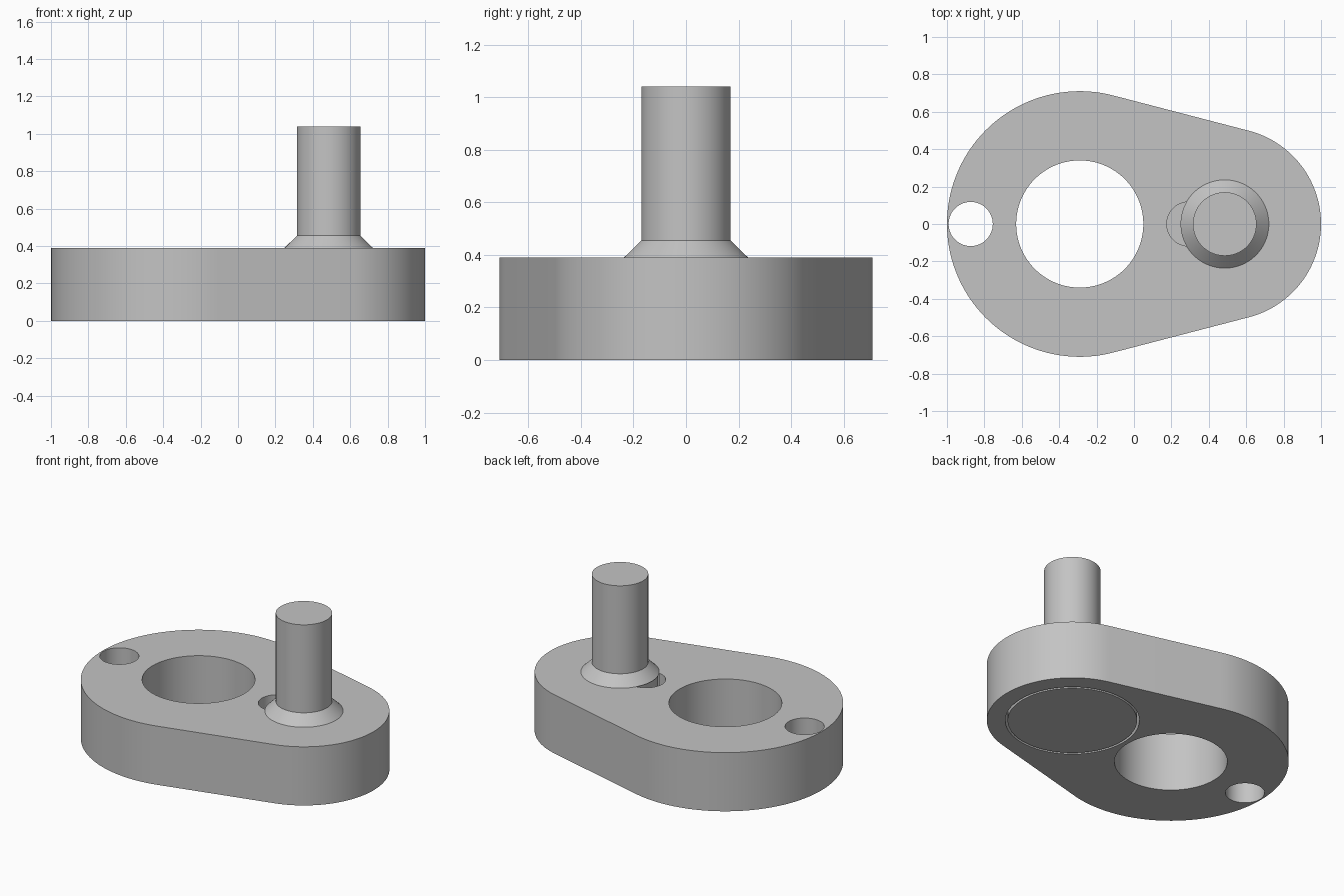
import bpy, bmesh
from math import acos, cos, sin, pi

if "Cube" in bpy.data.objects:
    bpy.data.objects.remove(bpy.data.objects["Cube"], do_unlink=True)

HUB_X, PIN_X = -0.29, 0.485
HUB_R, PIN_R = 0.71, 0.515
HEIGHT, HEAD_TOP = 0.39, 0.2
SEGMENTS = 96

steel = bpy.data.materials.new("plain_grey")
steel.use_nodes = True
grey = (0.55, 0.55, 0.55, 1)
steel.diffuse_color = grey
steel.node_tree.nodes["Principled BSDF"].inputs["Base Color"].default_value = grey


def make_object(name, bm):
    bmesh.ops.recalc_face_normals(bm, faces=bm.faces)
    mesh = bpy.data.meshes.new(name)
    bm.to_mesh(mesh)
    bm.free()
    mesh.materials.append(steel)
    obj = bpy.data.objects.new(name, mesh)
    bpy.context.collection.objects.link(obj)
    return obj


def select(obj):
    bpy.ops.object.select_all(action='DESELECT')
    obj.select_set(True)
    bpy.context.view_layer.objects.active = obj


def prism(name, outline, bottom, top):
    bm = bmesh.new()
    base = bm.faces.new([bm.verts.new((x, y, bottom)) for x, y in outline])
    lifted = bmesh.ops.extrude_face_region(bm, geom=[base], use_keep_orig=True)
    verts = [v for v in lifted["geom"] if isinstance(v, bmesh.types.BMVert)]
    bmesh.ops.translate(bm, verts=verts, vec=(0, 0, top - bottom))
    return make_object(name, bm)


def arc(cx, radius, start, end, steps):
    return [(cx + radius * cos(start + (end - start) * i / steps),
             radius * sin(start + (end - start) * i / steps)) for i in range(steps + 1)]


def cut_hole(target, x, radius, bottom, top):
    cutter = prism("hole_cutter", arc(x, radius, 0, 2 * pi, SEGMENTS)[:-1], bottom, top)
    cutter.hide_render = True
    mod = target.modifiers.new("hole", 'BOOLEAN')
    mod.operation = 'DIFFERENCE'
    mod.solver = 'EXACT'
    mod.object = cutter
    select(target)
    bpy.ops.object.modifier_apply(modifier=mod.name)
    bpy.data.objects.remove(cutter, do_unlink=True)


# Crank plate: two round ends joined by tangent sides
tangent = acos((HUB_R - PIN_R) / (PIN_X - HUB_X))
outline = arc(PIN_X, PIN_R, -tangent, tangent, 60)
outline += arc(HUB_X, HUB_R, tangent, 2 * pi - tangent, 80)
plate = prism("crank_plate", outline, 0, HEIGHT)

# Hub bore, two small holes beside it, pin bore and recess for the pin head
cut_hole(plate, HUB_X, 0.34, -0.1, 0.5)
for side in (-1, 1):
    cut_hole(plate, HUB_X + side * 0.583, 0.118, -0.1, 0.5)
cut_hole(plate, PIN_X, 0.235, -0.1, 0.5)
cut_hole(plate, PIN_X, 0.404, -0.1, HEAD_TOP)

# Crank pin: head, shank, conical collar and shaft turned from one profile
profile = [(0, 0), (0.39, 0), (0.39, HEAD_TOP), (0.228, HEAD_TOP), (0.228, HEIGHT),
           (0.236, HEIGHT), (0.17, 0.455), (0.17, 1.04), (0, 1.04)]
bm = bmesh.new()
points = [bm.verts.new((PIN_X + r, 0, z)) for r, z in profile]
edges = [bm.edges.new(pair) for pair in zip(points, points[1:])]
bmesh.ops.spin(bm, geom=points + edges, cent=(PIN_X, 0, 0), axis=(0, 0, 1),
               angle=2 * pi, steps=SEGMENTS)
bmesh.ops.remove_doubles(bm, verts=bm.verts, dist=0.0001)
pin = make_object("crank_pin", bm)

for part in (plate, pin):
    select(part)
    bpy.ops.object.shade_smooth_by_angle(angle=pi / 6)
